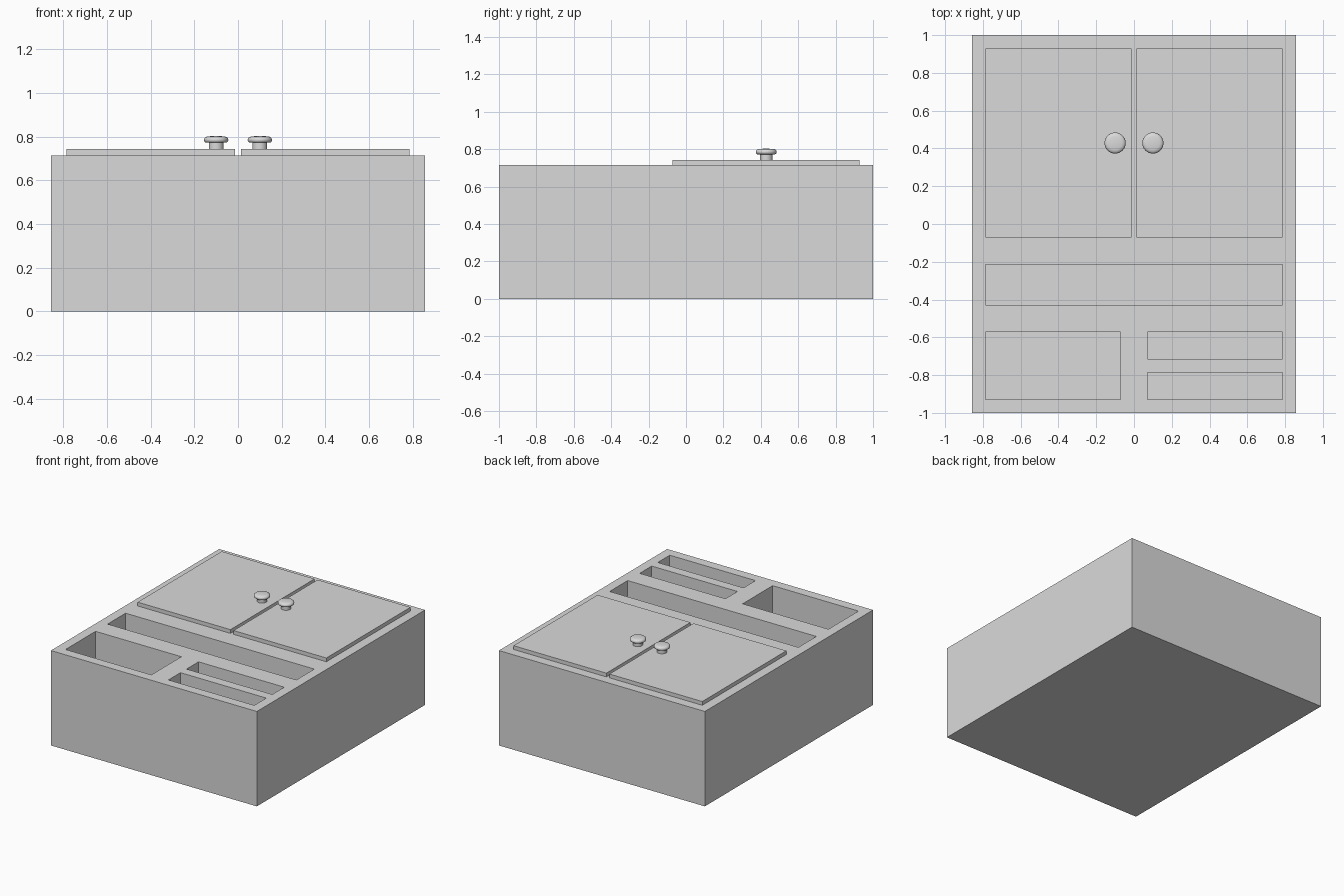
import bpy
import bmesh
import math
from mathutils import Matrix, Vector

U = 1 / 14  # board module: the cabinet is 24 x 28 x 10 modules

if "Cube" in bpy.data.objects:
    bpy.data.objects.remove(bpy.data.objects["Cube"], do_unlink=True)

grey = bpy.data.materials.new("plain grey")
grey.use_nodes = True
grey.diffuse_color = (0.7, 0.7, 0.7, 1)
grey.node_tree.nodes["Principled BSDF"].inputs["Base Color"].default_value = (0.7, 0.7, 0.7, 1)


def make_object(name, bm):
    mesh = bpy.data.meshes.new(name)
    bm.to_mesh(mesh)
    bm.free()
    mesh.materials.append(grey)
    obj = bpy.data.objects.new(name, mesh)
    bpy.context.collection.objects.link(obj)
    return obj


def add_box(bm, low, high):
    """Add a box between two corners given in modules."""
    a, b = Vector(low) * U, Vector(high) * U
    matrix = Matrix.Translation((a + b) / 2) @ Matrix.Diagonal((*(b - a), 1))
    bmesh.ops.create_cube(bm, size=1, matrix=matrix)


def activate(obj):
    bpy.ops.object.select_all(action='DESELECT')
    obj.select_set(True)
    bpy.context.view_layer.objects.active = obj


# Cabinet body, lying on its back
bm = bmesh.new()
add_box(bm, (-12, -14, 0), (12, 14, 10))
cabinet = make_object("cabinet_body", bm)

# Open compartments: x and y extents in modules
compartments = [
    (-11, -6, 11, -3),
    (-11, -13, -1, -8),
    (1, -10, 11, -8),
    (1, -13, 11, -11),
]
bm = bmesh.new()
for x0, y0, x1, y1 in compartments:
    add_box(bm, (x0, y0, 1), (x1, y1, 11))
cutter = make_object("compartment_cutter", bm)
cutter.hide_render = True

cut = cabinet.modifiers.new("compartments", 'BOOLEAN')
cut.operation = 'DIFFERENCE'
cut.solver = 'EXACT'
cut.object = cutter
activate(cabinet)
bpy.ops.object.modifier_apply(modifier=cut.name)
bpy.data.objects.remove(cutter, do_unlink=True)

# Knob profile: radius and height above the door
knob_profile = [
    (0, 0), (0.034, 0), (0.034, 0.03), (0.048, 0.03), (0.054, 0.035),
    (0.056, 0.042), (0.054, 0.05), (0.047, 0.056), (0.035, 0.059), (0, 0.06),
]


def make_knob(name, x, y, z):
    bm = bmesh.new()
    verts = [bm.verts.new((r, 0, h)) for r, h in knob_profile]
    edges = [bm.edges.new(pair) for pair in zip(verts, verts[1:])]
    bmesh.ops.spin(bm, geom=verts + edges, cent=(0, 0, 0), axis=(0, 0, 1),
                   angle=math.tau, steps=32)
    bmesh.ops.remove_doubles(bm, verts=bm.verts, dist=0.0001)
    bmesh.ops.recalc_face_normals(bm, faces=bm.faces)
    knob = make_object(name, bm)
    knob.location = (x, y, z)
    activate(knob)
    bpy.ops.object.shade_smooth_by_angle(angle=math.radians(40))


# Pair of overlay doors, each with a knob near the centre gap
for side, sign in (("left", 1), ("right", -1)):
    bm = bmesh.new()
    inner, outer = sorted((sign * 0.18, sign * 11))
    add_box(bm, (inner, -1, 10), (outer, 13, 10.4))
    make_object(side + "_door", bm)
    make_knob(side + "_knob", sign * 0.1, 6 * U, 10.4 * U)
